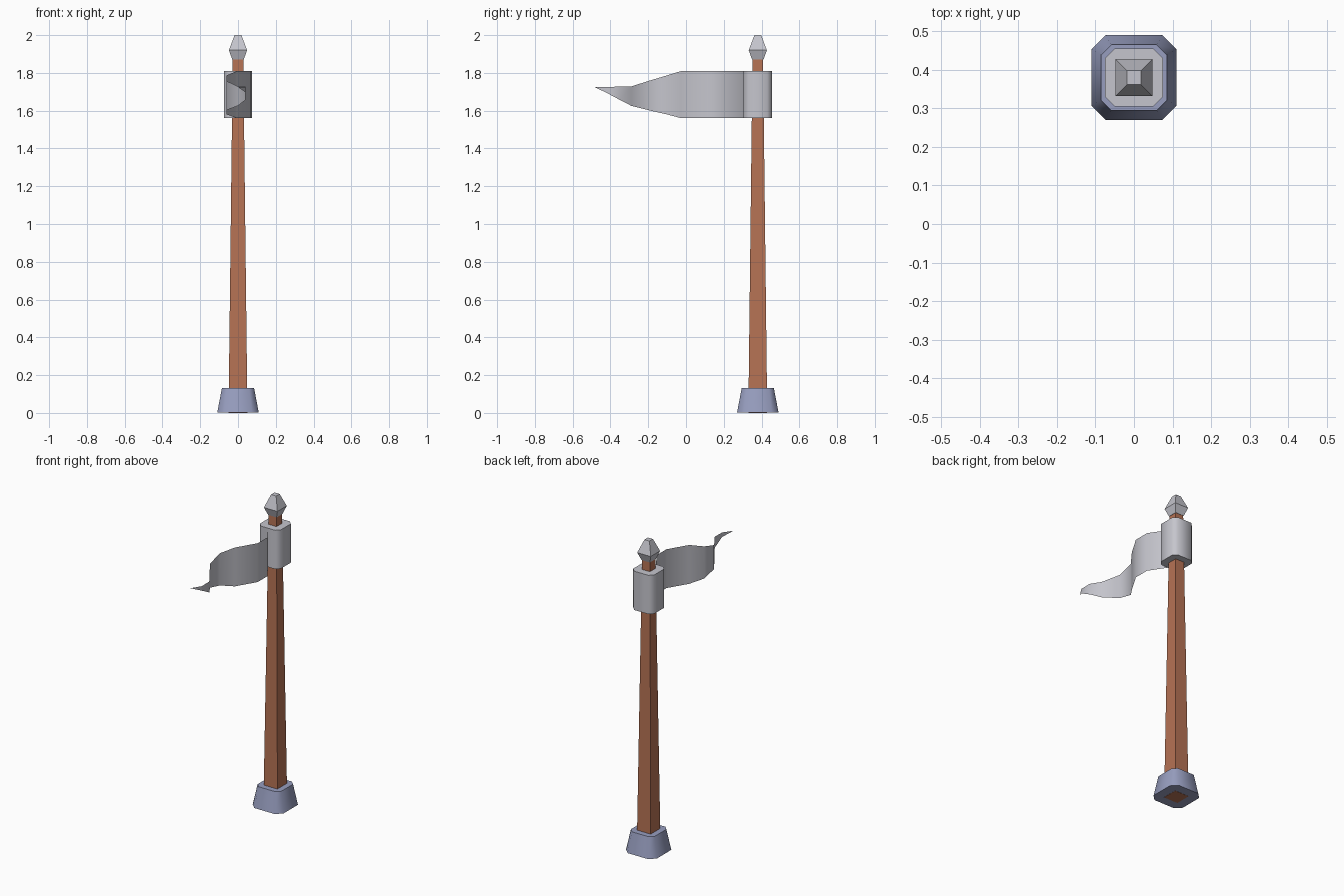
import bpy, bmesh, math

if "Cube" in bpy.data.objects:
    bpy.data.objects.remove(bpy.data.objects["Cube"])

POLE_Y = 0.38


def material(name, rgb):
    m = bpy.data.materials.new(name)
    m.diffuse_color = (*rgb, 1)
    m.use_nodes = True
    m.node_tree.nodes["Principled BSDF"].inputs["Base Color"].default_value = m.diffuse_color
    return m


WOOD = material("brown wood", (0.47, 0.17, 0.09))
STONE = material("blue grey stone", (0.31, 0.34, 0.52))
GREY = material("light grey", (0.56, 0.56, 0.61))


def finish(bm, name, mat, smooth):
    mesh = bpy.data.meshes.new(name)
    bm.to_mesh(mesh)
    bm.free()
    mesh.materials.append(mat)
    ob = bpy.data.objects.new(name, mesh)
    bpy.context.collection.objects.link(ob)
    if smooth:
        bpy.ops.object.select_all(action='DESELECT')
        ob.select_set(True)
        bpy.context.view_layer.objects.active = ob
        bpy.ops.object.shade_smooth_by_angle(angle=math.radians(50))
    return ob


def section(half, cut):
    """Square outline, with corners cut off when cut > 0."""
    h, k = half, half - cut
    if cut == 0:
        return [(h, h), (-h, h), (-h, -h), (h, -h)]
    return [(h, k), (k, h), (-k, h), (-h, k), (-h, -k), (-k, -h), (k, -h), (h, -k)]


def loft(name, levels, mat, smooth=False):
    """Solid stacked from (z, half width, corner cut) levels around the pole axis."""
    bm = bmesh.new()
    rings = [[bm.verts.new((x, y + POLE_Y, z)) for x, y in section(h, c)]
             for z, h, c in levels]
    for a, b in zip(rings, rings[1:]):
        n = len(a)
        for i in range(n):
            j = (i + 1) % n
            bm.faces.new((a[i], a[j], b[j], b[i]))
    bm.faces.new(rings[0][::-1])
    bm.faces.new(rings[-1])
    bmesh.ops.recalc_face_normals(bm, faces=bm.faces)
    return finish(bm, name, mat, smooth)


# Pole, foot, finial and the cloth sleeve round the pole
loft("pole", [(0, 0.05, 0), (1.88, 0.028, 0)], WOOD)
loft("foot", [(0.001, 0.11, 0.037), (0.132, 0.085, 0.026)], STONE, True)
loft("finial", [(1.87, 0.03, 0), (1.92, 0.048, 0), (2.0, 0.018, 0)], GREY)
loft("sleeve", [(1.56, 0.075, 0.025), (1.81, 0.075, 0.025)], GREY, True)

# Waving pennant: (x, y, bottom z, top z) along its length
path = [(0.0, 0.305, 1.56, 1.81), (0.07, 0.20, 1.56, 1.81), (0.07, 0.10, 1.56, 1.81),
        (-0.005, -0.025, 1.56, 1.81), (-0.06, -0.10, 1.58, 1.787),
        (-0.06, -0.20, 1.603, 1.757), (0.0, -0.29, 1.626, 1.728),
        (0.04, -0.35, 1.657, 1.727), (0.04, -0.425, 1.697, 1.726)]
bm = bmesh.new()
cols = [(bm.verts.new((x, y, lo)), bm.verts.new((x, y, hi))) for x, y, lo, hi in path]
for a, b in zip(cols, cols[1:]):
    bm.faces.new((b[0], a[0], a[1], b[1]))
tip = bm.verts.new((0, -0.485, 1.725))
bm.faces.new((tip, cols[-1][0], cols[-1][1]))
finish(bm, "pennant", GREY, True)
